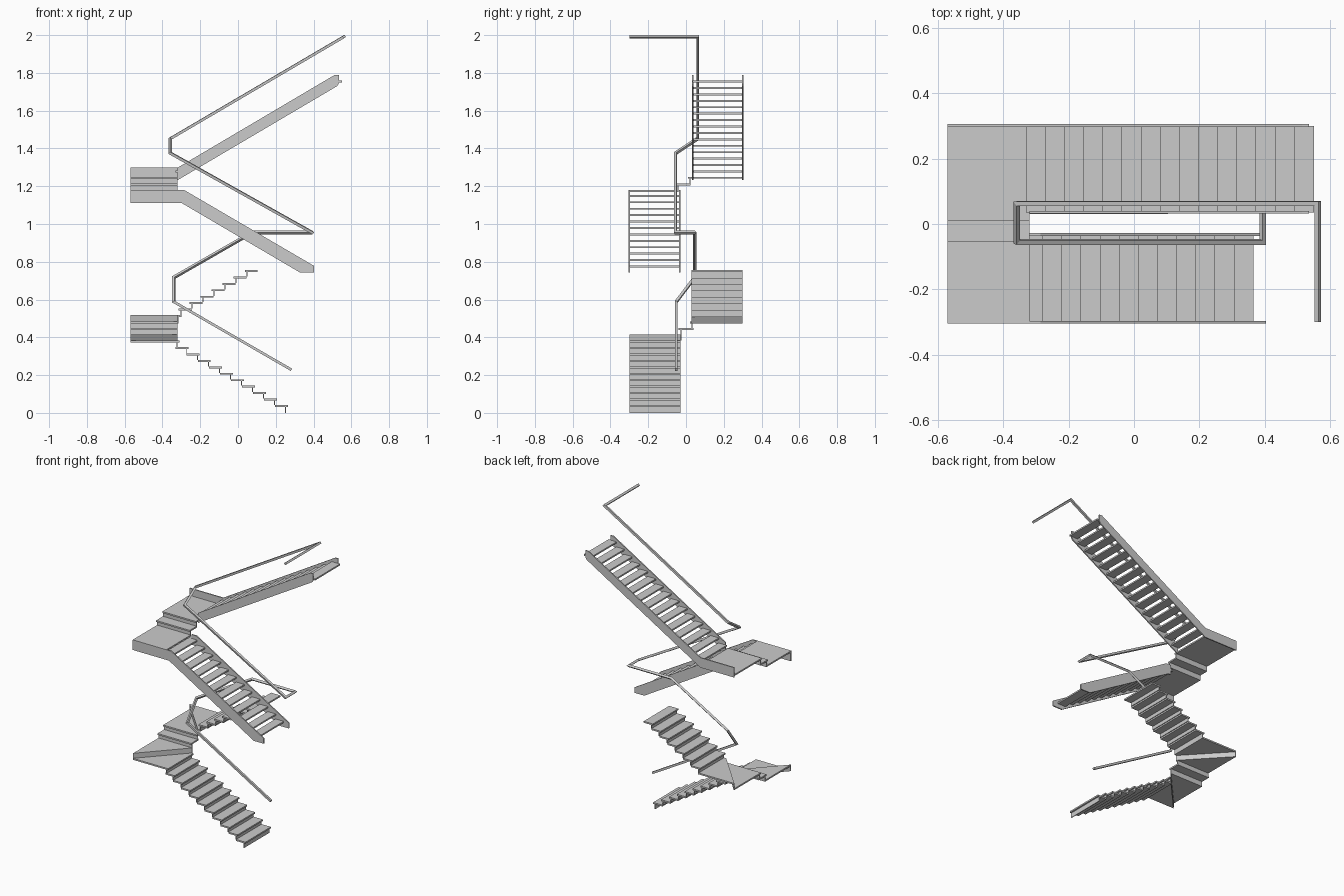
import bpy, bmesh
from mathutils import Vector

if "Cube" in bpy.data.objects:
    bpy.data.objects.remove(bpy.data.objects["Cube"], do_unlink=True)

RISE, GOING, NOSE = 0.034, 0.0585, 0.01
THICK, RISER = 0.01, 0.005
LEFT, TURN = -0.57, -0.32          # x limits of the turning landings
INNER, OUTER = 0.03, 0.3           # y limits of each flight


def finish(name, bm):
    bmesh.ops.recalc_face_normals(bm, faces=bm.faces)
    mesh = bpy.data.meshes.new(name)
    bm.to_mesh(mesh)
    bm.free()
    obj = bpy.data.objects.new(name, mesh)
    bpy.context.collection.objects.link(obj)
    return obj


def prism(bm, points, offset):
    """Extrude a flat outline of 3D points by an offset."""
    face = bm.faces.new([bm.verts.new(p) for p in points])
    out = bmesh.ops.extrude_face_region(bm, geom=[face])
    moved = [g for g in out["geom"] if isinstance(g, bmesh.types.BMVert)]
    bmesh.ops.translate(bm, verts=moved, vec=offset)


def slab(bm, outline, top):
    prism(bm, [(x, y, top) for x, y in outline], (0, 0, -THICK))


def box(bm, x0, x1, y0, y1, top):
    slab(bm, [(x0, y0), (x1, y0), (x1, y1), (x0, y1)], top)


def riser(bm, a, b, z0, z1, depth):
    prism(bm, [(*a, z0), (*b, z0), (*b, z1), (*a, z1)], depth)


def flight(name, start, direction, y0, y1, first_top, count, closed, first_base=None):
    """Straight run of treads; closed runs also get risers."""
    bm = bmesh.new()
    for i in range(count):
        front = start + direction * GOING * i
        back = front + direction * (GOING + (NOSE if closed else 0.002))
        top = first_top + RISE * i
        box(bm, front, back, y0, y1, top)
        if closed:
            base = first_base if i == 0 and first_base is not None else top - RISE
            x = front + direction * NOSE
            riser(bm, (x, y0), (x, y1), base, top - THICK, (direction * RISER, 0, 0))
    return finish(name, bm)


def stringer(name, profile, y, thickness=0.008):
    bm = bmesh.new()
    prism(bm, [(x, y, z) for x, z in profile], (0, thickness, 0))
    return finish(name, bm)


def rail(name, path, size):
    """Sweep a square section along a path with mitred corners."""
    pts = [Vector(p) for p in path]
    dirs = [(b - a).normalized() for a, b in zip(pts, pts[1:])]
    side = dirs[0].cross(Vector((0, 0, 1))).normalized()
    up = side.cross(dirs[0])
    h = size / 2
    ring = [pts[0] + side * a * h + up * b * h
            for a, b in ((-1, -1), (1, -1), (1, 1), (-1, 1))]
    bm = bmesh.new()
    rings = [[bm.verts.new(p) for p in ring]]
    for i, d in enumerate(dirs):
        end = pts[i + 1]
        n = (d + dirs[min(i + 1, len(dirs) - 1)]).normalized()
        ring = [p + d * ((end - p).dot(n) / d.dot(n)) for p in ring]
        rings.append([bm.verts.new(p) for p in ring])
    for a, b in zip(rings, rings[1:]):
        for k in range(4):
            bm.faces.new((a[k], a[k - 1], b[k - 1], b[k]))
    bm.faces.new(rings[0])
    bm.faces.new(rings[-1])
    return finish(name, bm)


# Lower storey: closed flights with risers
base = 0.042
flight("lower_front_flight", 0.265, -1, -OUTER, -INNER, base, 10, True, 0)
flight("lower_back_flight", -0.315, 1, INNER, OUTER, base + RISE * 15, 7, True)

# Lower turn: two winders, a middle step, two winders
z = [base + RISE * i for i in range(10, 15)]
front_newel, back_newel = (TURN, -INNER), (TURN, INNER)
front_corner, back_corner = (LEFT, -OUTER), (LEFT, OUTER)
bm = bmesh.new()
slab(bm, [(TURN + NOSE, -OUTER), (TURN + NOSE, -INNER), front_newel, front_corner], z[0])
slab(bm, [front_corner, front_newel, (LEFT, -INNER)], z[1])
box(bm, LEFT, TURN, -INNER - NOSE, INNER + NOSE, z[2])
slab(bm, [(LEFT, INNER - NOSE), (TURN, INNER - NOSE), back_newel, back_corner], z[3])
slab(bm, [back_corner, back_newel, (TURN + 2 * NOSE, INNER),
          (TURN + 2 * NOSE, OUTER)], z[4])
riser(bm, (TURN, -OUTER), front_newel, z[0] - RISE, z[0] - THICK, (-RISER, 0, 0))
riser(bm, front_corner, front_newel, z[0], z[1] - THICK, (0, RISER, 0))
riser(bm, (LEFT, -INNER), front_newel, z[1] - THICK, z[2] - THICK, (0, RISER, 0))
riser(bm, (LEFT, INNER), back_newel, z[2] - THICK, z[3] - THICK, (0, RISER, 0))
riser(bm, back_corner, back_newel, z[3] - THICK, z[4] - THICK, (RISER, 0, 0))
finish("lower_winders", bm)

# Upper storey: open treads between stringers
flight("upper_front_treads", 0.365, -1, -OUTER, -INNER, 0.78, 12, False)
flight("upper_back_treads", -0.33, 1, INNER + 0.005, OUTER, 1.283, 15, False)

# Upper turn: two landings joined by a middle step
low, mid, high = 1.18, 1.215, 1.25
bm = bmesh.new()
box(bm, LEFT, TURN, -OUTER, -0.045, low)
box(bm, LEFT, TURN, -0.055, 0.02, mid)
box(bm, LEFT, TURN, 0.01, OUTER, high)
riser(bm, (LEFT, -0.045), (TURN, -0.045), low - THICK, mid - THICK, (0, RISER, 0))
riser(bm, (LEFT, 0.018), (TURN, 0.018), mid - THICK, high - THICK, (0, RISER, 0))
finish("upper_landings", bm)

# Stringers: outer boards run on along the landings, inner ones stop at the turn
front_slope = [(0.33, 0.742), (0.403, 0.742), (0.403, 0.778), (-0.285, 1.18)]
back_slope = [(0.525, 1.73), (0.535, 1.745), (0.535, 1.79), (0.513, 1.79)]
stringer("upper_front_outer_stringer",
         [(LEFT, 1.112), (-0.3, 1.112)] + front_slope + [(LEFT, 1.18)], -0.304)
stringer("upper_front_inner_stringer",
         [(TURN, 1.112), (-0.3, 1.112)] + front_slope + [(TURN, 1.18)], -0.036)
stringer("upper_back_outer_stringer",
         [(LEFT, 1.232), (TURN, 1.232)] + back_slope + [(TURN, 1.298), (LEFT, 1.298)], 0.297)
stringer("upper_back_inner_stringer",
         [(TURN, 1.232)] + back_slope + [(TURN, 1.298)], 0.032)

# Continuous handrail winding up the open well
rail("handrail", [
    (0.283, -0.052, 0.228), (-0.34, -0.052, 0.588), (-0.34, 0.046, 0.717),
    (0.075, 0.046, 0.955), (0.393, 0.046, 0.955), (0.393, -0.055, 0.955),
    (-0.358, -0.055, 1.375), (-0.358, 0.062, 1.452), (0.562, 0.062, 1.992),
    (0.562, -0.3, 1.992)], 0.014)
